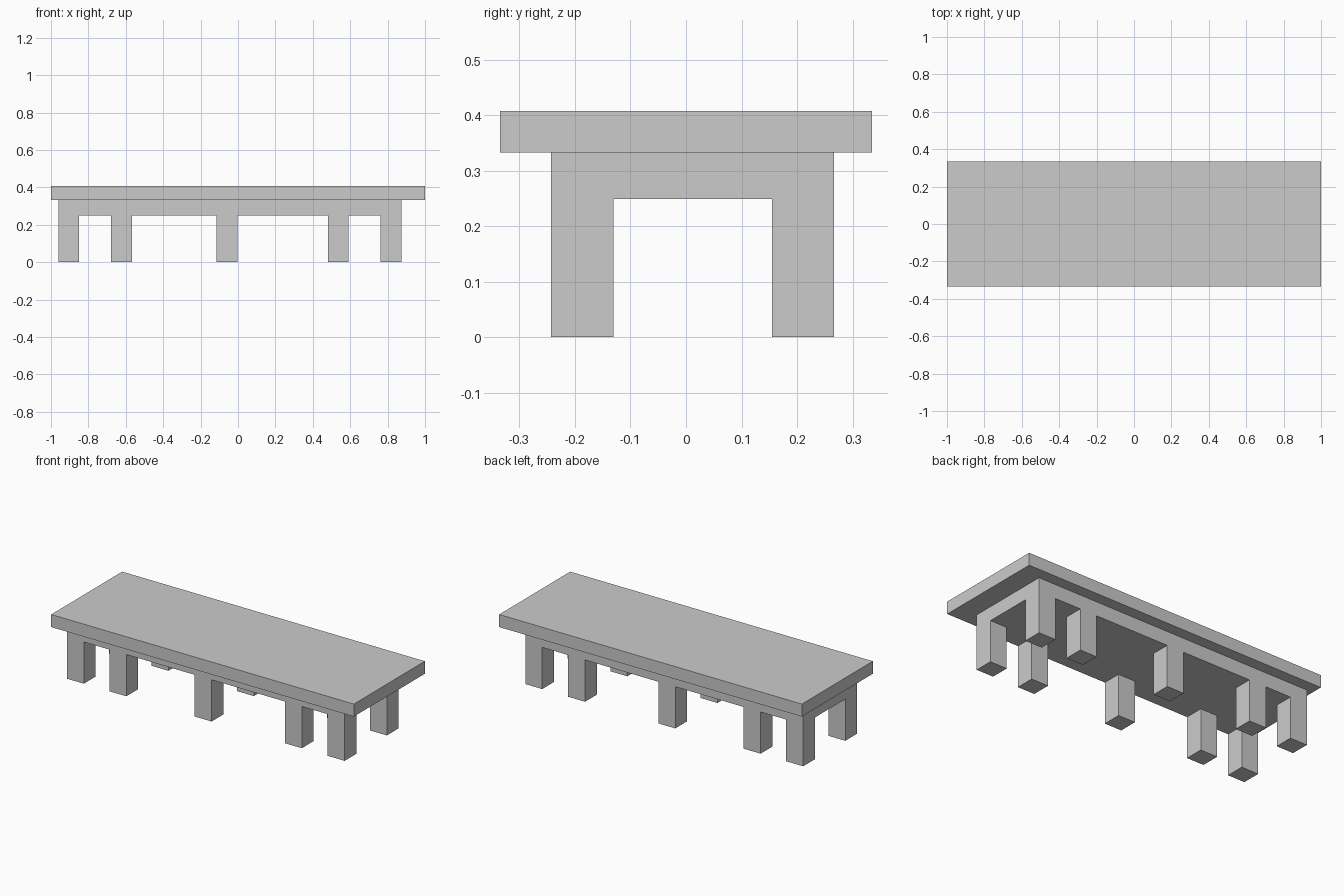
import bpy

if "Cube" in bpy.data.objects:
    bpy.data.objects.remove(bpy.data.objects["Cube"])

def box(name, x0, x1, y0, y1, z0, z1):
    bpy.ops.mesh.primitive_cube_add(size=1, location=((x0+x1)/2, (y0+y1)/2, (z0+z1)/2))
    ob = bpy.context.object
    ob.name = name
    ob.scale = (x1-x0, y1-y0, z1-z0)
    bpy.ops.object.transform_apply(location=False, rotation=False, scale=True)
    return ob

UNDER, BEAM = 0.333, 0.249
LEG = 0.112

# Slab on top
box("table_top", -1, 1, -0.335, 0.335, UNDER, 0.408)

# Solid base block set in under the slab
box("base_block", -0.961, 0.875, -0.243, 0.267, BEAM, UNDER)

# Two rows of five square legs, flush with the base block
for row, y in (("front", -0.243), ("back", 0.155)):
    for i, x in enumerate((-0.961, -0.68, -0.116, 0.48, 0.763)):
        box(f"{row}_leg_{i+1}", x, x+LEG, y, y+LEG, 0, BEAM)
